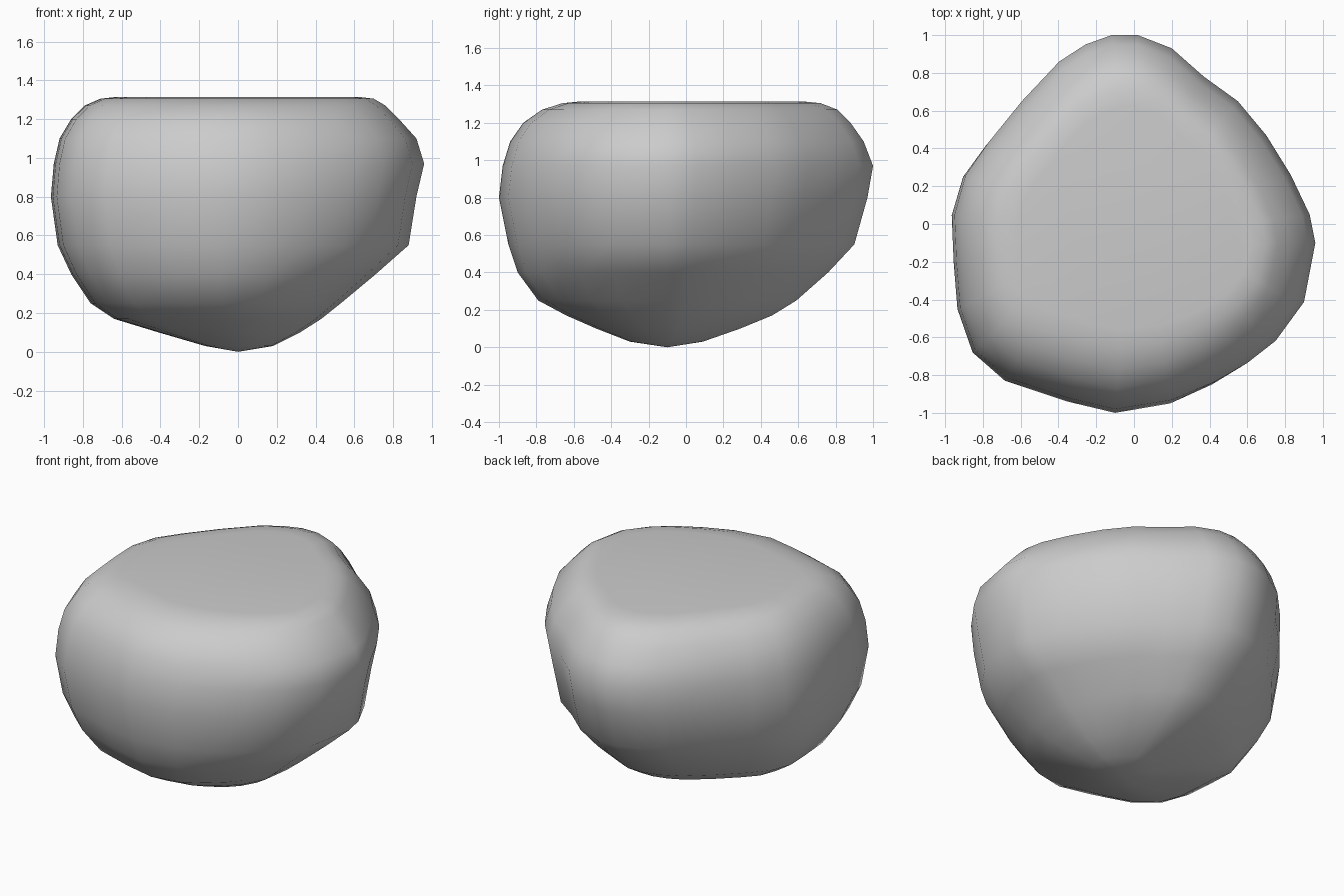
import bpy, bmesh

if "Cube" in bpy.data.objects:
    bpy.data.objects.remove(bpy.data.objects["Cube"])

# Widest outline seen from above, counter-clockwise from the right
outline = [(.96, -.1), (.93, .05), (.83, .26), (.7, .47), (.55, .65), (.37, .78),
           (.2, .93), (.02, 1), (-.12, 1), (-.26, .95), (-.4, .86), (-.6, .65),
           (-.78, .43), (-.9, .26), (-.96, .05), (-.95, -.2), (-.93, -.45),
           (-.85, -.68), (-.68, -.83), (-.35, -.94), (-.1, -1), (.2, -.95),
           (.43, -.85), (.6, -.75), (.75, -.63), (.9, -.42)]

# Height, then left, right, front and back extents of each layer
layers = [(.03, -.17, .18, -.3, .09), (.1, -.41, .32, -.48, .29),
          (.17, -.64, .43, -.64, .46), (.25, -.76, .53, -.79, .59),
          (.4, -.86, .71, -.9, .76), (.55, -.93, .88, -.95, .9),
          (.8, -.965, .92, -1, .97), (.97, -.95, .96, -.98, 1),
          (1.1, -.92, .92, -.94, .95), (1.2, -.86, .83, -.87, .88),
          (1.27, -.79, .76, -.77, .81), (1.305, -.71, .70, -.66, .72),
          (1.315, -.62, .62, -.56, .62)]
MID = -.1


def fit(x, y, left, right, front, back):
    """Stretch an outline point so that its layer meets the four extents."""
    px = x / .96 * (right if x > 0 else -left)
    d = y - MID
    py = MID + (d / 1.1 * (back - MID) if d > 0 else d / .9 * (MID - front))
    return px, py


# Boulder: layers skinned together, pointed below and flat on top
bm = bmesh.new()
rings = [[bm.verts.new((*fit(x, y, *ext), z)) for x, y in outline]
         for z, *ext in layers]
n = len(outline)
for low, high in zip(rings, rings[1:]):
    for i in range(n):
        j = (i + 1) % n
        bm.faces.new((low[i], low[j], high[j], high[i]))
tip = bm.verts.new((0, MID, 0))
for i in range(n):
    bm.faces.new((tip, rings[0][(i + 1) % n], rings[0][i]))
bm.faces.new(rings[-1])
bmesh.ops.recalc_face_normals(bm, faces=bm.faces)
for f in bm.faces:
    f.smooth = True

mesh = bpy.data.meshes.new("boulder")
bm.to_mesh(mesh)
bm.free()
boulder = bpy.data.objects.new("boulder", mesh)
bpy.context.collection.objects.link(boulder)
